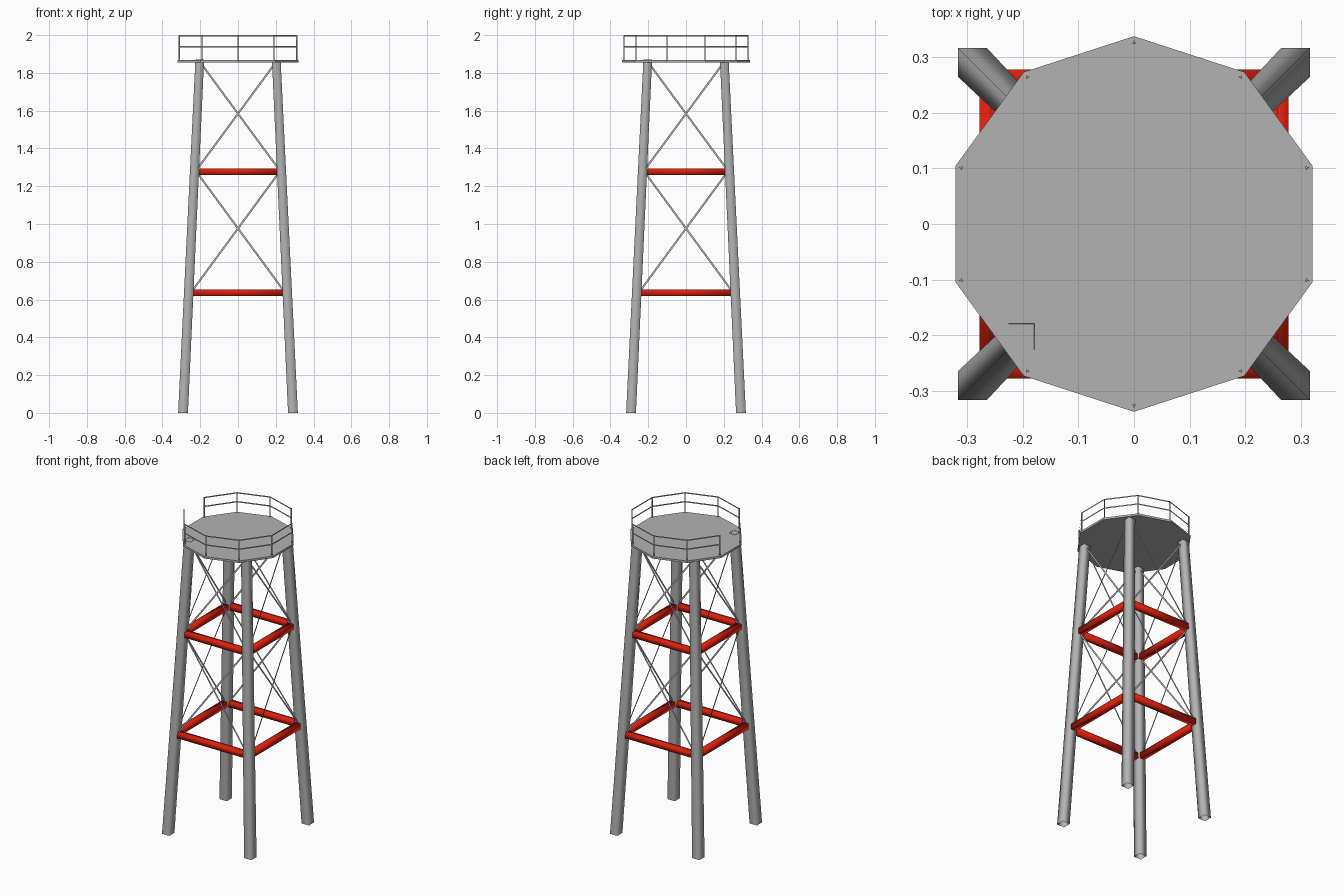
import bpy, math
from mathutils import Vector

if "Cube" in bpy.data.objects:
    bpy.data.objects.remove(bpy.data.objects["Cube"])

def material(name, rgb):
    m = bpy.data.materials.new(name)
    m.diffuse_color = (*rgb, 1)
    m.use_nodes = True
    m.node_tree.nodes["Principled BSDF"].inputs["Base Color"].default_value = m.diffuse_color
    return m

red = material("red_paint", (0.72, 0.014, 0.004))
grey = material("dark_grey_steel", (0.45, 0.45, 0.45))

def make(name, verts, faces, smooth=False, mat=grey):
    me = bpy.data.meshes.new(name)
    me.from_pydata(verts, [], faces)
    for p in me.polygons:
        p.use_smooth = smooth
    me.materials.append(mat)
    ob = bpy.data.objects.new(name, me)
    bpy.context.collection.objects.link(ob)
    return ob

def loft(n, count=1):
    """Side faces between two rings of n points, for count stacked pairs."""
    return [(o + i, o + (i + 1) % n, o + n + (i + 1) % n, o + n + i)
            for o in range(0, 2 * n * count, 2 * n) for i in range(n)]

CORNERS = [(-1, -1), (1, -1), (1, 1), (-1, 1)]
SIDES = [(CORNERS[k], CORNERS[(k + 1) % 4]) for k in range(4)]
DECK_LOW, DECK_TOP = 1.856, 1.869

def axis(z):
    """Distance of the leg centre line from x = 0 and y = 0 at height z."""
    return 0.291 - 0.088 * z / 1.86

def at(corner, z):
    return Vector((corner[0] * axis(z), corner[1] * axis(z), z))

# Four leaning square legs, open at the ends; one just shows through the deck
for k, (sx, sy) in enumerate(CORNERS):
    verts = []
    for z, h in ((0, 0.026), (1.8705 if k == 0 else 1.862, 0.023)):
        c = axis(z)
        verts += [(sx * c + h * dx, sy * c + h * dy, z) for dx, dy in CORNERS]
    name = ("front" if sy < 0 else "back") + ("_left" if sx < 0 else "_right") + "_leg"
    make(name, verts, loft(4), True)

# Red square beams between the legs
for name, z in (("lower_beams", 0.636), ("upper_beams", 1.277)):
    verts = []
    for a, b in SIDES:
        p, q = at(a, z), at(b, z)
        out = (p + q).xy.normalized().to_3d() * 0.0175
        up = Vector((0, 0, 0.0175))
        for end in (p, q):
            verts += [end + out * i + up * j for i, j in CORNERS]
    caps = [f for o in range(0, 32, 8) for f in ((o + 3, o + 2, o + 1, o), (o + 4, o + 5, o + 6, o + 7))]
    make(name, verts, loft(4, 4) + caps, True, red)

# Thin flat crossed braces lying in every side of the tower
for name, z0, z1 in (("lower_braces", 0.62, 1.29), ("upper_braces", 1.27, 1.86)):
    verts, faces = [], []
    for a, b in SIDES:
        normal = (at(b, z0) - at(a, z0)).cross(at(a, z1) - at(a, z0))
        for p, q in ((at(a, z0), at(b, z1)), (at(b, z0), at(a, z1))):
            w = (q - p).cross(normal).normalized() * 0.005
            n = len(verts)
            verts += [p - w, p + w, q + w, q - w]
            faces.append((n, n + 1, n + 2, n + 3))
    make(name, verts, faces)

# Ten-sided deck
def ring(r, z):
    return [(r * math.cos(math.radians(18 + 36 * i)),
             r * math.sin(math.radians(18 + 36 * i)), z) for i in range(10)]

make("deck", ring(0.338, DECK_LOW) + ring(0.338, DECK_TOP),
     [tuple(reversed(range(10))), tuple(range(10, 20))] + loft(10))

# Three-sided railing posts
verts = []
for i, (x, y, _) in enumerate(ring(0.327, 0)):
    for z in (DECK_LOW, 1.999):
        for j in range(3):
            t = math.radians(18 + 36 * i + 120 * j)
            verts.append((x + 0.004 * math.cos(t), y + 0.004 * math.sin(t), z))
make("railing_posts", verts, loft(3, 10) + [(o + 3, o + 4, o + 5) for o in range(0, 60, 6)], True)

# Flat rails, open on the left side as the entrance
for name, z in (("top_rail", 1.992), ("middle_rail", 1.935)):
    make(name, ring(0.327, z) + ring(0.327, z + 0.008), [f for f in loft(10) if f[0] != 4])
